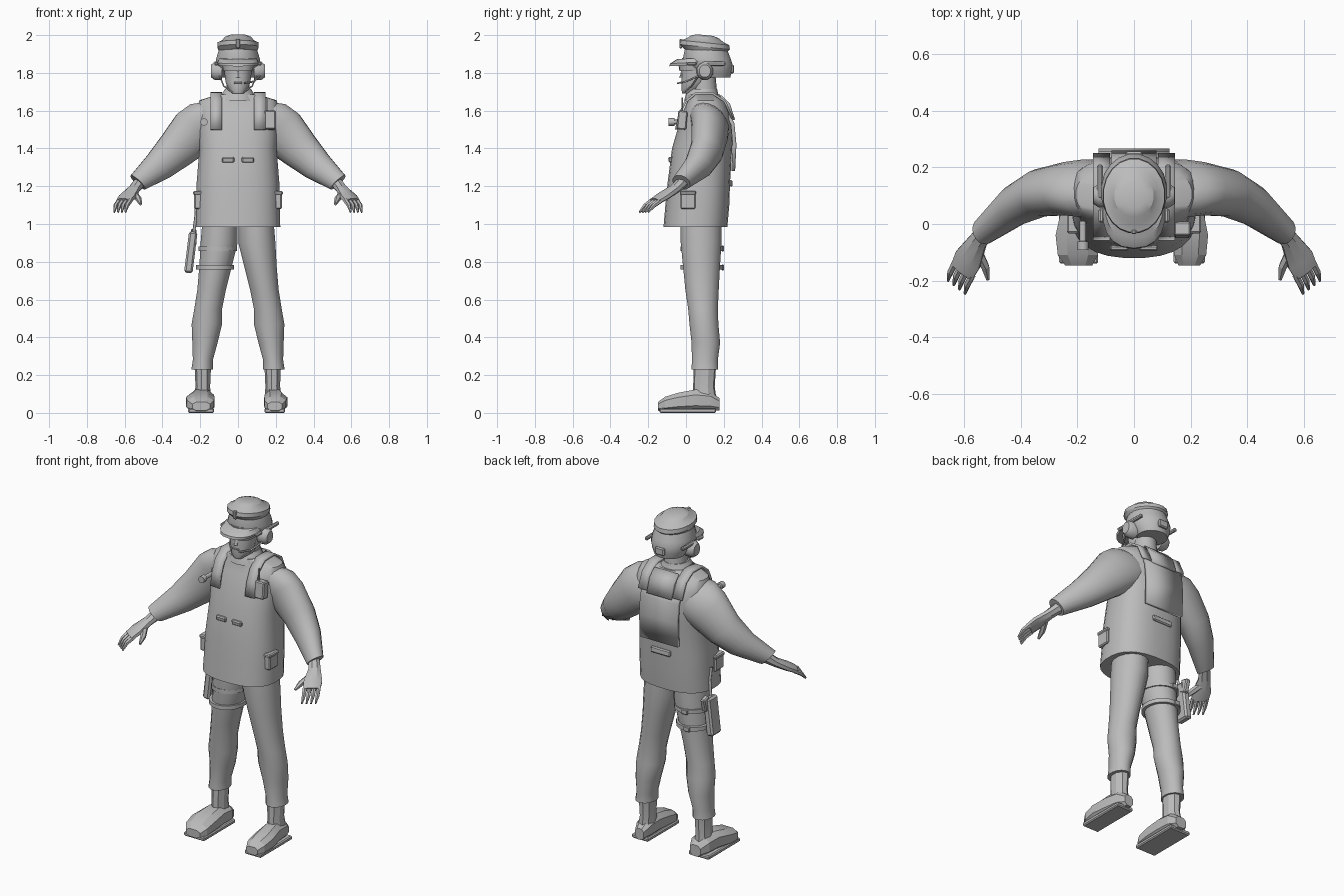
import bpy, bmesh, math
from mathutils import Vector, Matrix

if "Cube" in bpy.data.objects:
    bpy.data.objects.remove(bpy.data.objects["Cube"])

grey = bpy.data.materials.new("plain grey")
grey.use_nodes = True
grey.diffuse_color = (0.5, 0.5, 0.5, 1)
grey.node_tree.nodes["Principled BSDF"].inputs["Base Color"].default_value = grey.diffuse_color

UP = Vector((0, 0, 1))
SIDES = (("left", 1), ("right", -1))


def finish(name, bm, angle=40):
    bmesh.ops.recalc_face_normals(bm, faces=bm.faces)
    mesh = bpy.data.meshes.new(name)
    bm.to_mesh(mesh)
    bm.free()
    mesh.materials.append(grey)
    obj = bpy.data.objects.new(name, mesh)
    bpy.context.collection.objects.link(obj)
    bpy.ops.object.select_all(action="DESELECT")
    obj.select_set(True)
    bpy.context.view_layer.objects.active = obj
    if angle:
        bpy.ops.object.shade_smooth_by_angle(angle=math.radians(angle))
    return obj


def loft(name, rings, axis=UP, sides=18, power=2.0, tilt=0.0, angle=40):
    """Skin rings (x, y, z, radius_u, radius_v) that lie across the axis."""
    axis = Vector(axis).normalized()
    u = Vector((1, 0, 0)) if axis == UP else axis.cross(UP).normalized()
    v = axis.cross(u)
    bm = bmesh.new()
    loops = []
    for x, y, z, ru, rv in rings:
        loop = []
        for i in range(sides):
            t = math.tau * (i + 0.5) / sides
            c, s = math.cos(t), math.sin(t)
            c = math.copysign(abs(c) ** (2 / power), c)
            s = math.copysign(abs(s) ** (2 / power), s)
            p = Vector((x, y, z)) + u * ru * c + v * rv * s
            p.z -= tilt * (p.y - y)
            loop.append(bm.verts.new(p))
        loops.append(loop)
    for a, b in zip(loops, loops[1:]):
        for i in range(sides):
            j = (i + 1) % sides
            bm.faces.new((a[i], a[j], b[j], b[i]))
    bm.faces.new(loops[0])
    bm.faces.new(loops[-1])
    return finish(name, bm, angle)


def box(name, centre, size, turn=0.0, axis="X", bevel=0.006):
    bm = bmesh.new()
    bmesh.ops.create_cube(bm, size=1)
    bmesh.ops.scale(bm, verts=bm.verts, vec=size)
    if bevel:
        bmesh.ops.bevel(bm, geom=bm.edges[:], offset=bevel, segments=1, affect="EDGES")
    place = Matrix.Translation(centre) @ Matrix.Rotation(math.radians(turn), 4, axis)
    bmesh.ops.transform(bm, matrix=place, verts=bm.verts)
    return finish(name, bm, 0)


def ribbon(name, path, x, width, thick=0.012):
    """Strip that follows a (y, z) path at a given x."""
    bm = bmesh.new()
    pairs = [[bm.verts.new((x + s * width / 2, y, z)) for s in (-1, 1)] for y, z in path]
    for a, b in zip(pairs, pairs[1:]):
        bm.faces.new((a[0], a[1], b[1], b[0]))
    obj = finish(name, bm, 30)
    mod = obj.modifiers.new("thickness", "SOLIDIFY")
    mod.thickness = thick
    mod.offset = 0
    return obj


def cord(name, points, radius):
    curve = bpy.data.curves.new(name, "CURVE")
    curve.dimensions = "3D"
    curve.bevel_depth = radius
    curve.bevel_resolution = 1
    spline = curve.splines.new("POLY")
    spline.points.add(len(points) - 1)
    for p, co in zip(spline.points, points):
        p.co = (*co, 1)
    curve.materials.append(grey)
    obj = bpy.data.objects.new(name, curve)
    bpy.context.collection.objects.link(obj)


# Jacket body, collar and neck
loft("jacket", [(0, .05, .985, .225, .17), (0, .06, 1.1, .222, .17), (0, .068, 1.22, .22, .166),
                (0, .085, 1.4, .205, .16), (0, .105, 1.52, .215, .145), (0, .11, 1.6, .225, .125),
                (0, .105, 1.655, .205, .095), (0, .095, 1.685, .11, .085)], sides=28, power=2.5)
loft("collar", [(0, .09, 1.65, .11, .1), (0, .085, 1.69, .085, .085), (0, .09, 1.715, .07, .075)])
loft("neck", [(0, .1, 1.64, .066, .07), (0, .09, 1.8, .06, .065)])

# Head and face
loft("head", [(0, .005, 1.69, .03, .025), (0, .025, 1.71, .05, .05), (0, .045, 1.75, .067, .07),
              (0, .06, 1.8, .073, .083), (0, .065, 1.88, .08, .088)], sides=16)
loft("nose", [(0, -.024, 1.775, .016, .014), (0, -.018, 1.79, .011, .012), (0, -.012, 1.83, .006, .01)], sides=6)
box("mouth", (0, -.018, 1.748), (.045, .016, .012), bevel=.004)
loft("goggles", [(0, .035, 1.81, .078, .07), (0, .035, 1.845, .085, .075)], power=2.6)

# Helmet, brim and flat cap
loft("helmet", [(0, .155, 1.775, .085, .08), (0, .14, 1.81, .105, .105), (0, .118, 1.845, .118, .13),
                (0, .11, 1.875, .117, .128), (0, .105, 1.93, .1, .112)], sides=20)
loft("brim", [(0, .03, 1.842, .105, .118), (0, .035, 1.856, .11, .12), (0, .05, 1.878, .1, .1)],
     tilt=-.06, power=2.3)
loft("cap", [(0, .1, 1.915, .1, .11), (0, .1, 1.937, .111, .134), (0, .1, 1.96, .109, .13),
             (0, .1, 1.972, .085, .1), (0, .1, 1.99, .07, .075), (0, .1, 2, .045, .045)], tilt=.1, sides=20, angle=25)
box("cap_badge", (0, -.028, 1.955), (.02, .014, .05), bevel=.004)
box("helmet_back_box", (0, .245, 1.82), (.06, .02, .045))

# Ear cups, chin cords and helmet clips
for side, s in SIDES:
    loft(side + "_ear_cup", [(s * .085, .1, 1.81, .045, .05), (s * .125, .1, 1.81, .043, .048),
                             (s * .143, .1, 1.81, .03, .034)], axis=(1, 0, 0), sides=12)
    box(side + "_helmet_clip", (s * .12, .15, 1.848), (.02, .12, .022))
    box(side + "_front_clip", (s * .115, .03, 1.848), (.02, .05, .02))
    cord(side + "_chin_cord", [(s * .1, .07, 1.79), (s * .075, .03, 1.73), (s * .03, -.01, 1.697)], .004)
cord("microphone_boom", [(.12, .08, 1.79), (.085, .0, 1.755), (.035, -.045, 1.745)], .005)

# Arms with sleeves, hands and fingers
for side, s in SIDES:
    down = (s * .65, -.25, -.7)
    loft(side + "_sleeve", [(s * .11, .12, 1.555, .1, .125), (s * .16, .125, 1.535, .105, .14),
                            (s * .23, .125, 1.49, .095, .135), (s * .33, .11, 1.39, .085, .108),
                            (s * .42, .065, 1.305, .072, .085), (s * .53, -.025, 1.22, .048, .054)], axis=down)
    reach = Vector((s * .5, -.65, -.6))
    loft(side + "_hand", [(s * .515, -.015, 1.225, .032, .034), (s * .55, -.06, 1.185, .036, .026),
                          (s * .585, -.125, 1.145, .055, .024), (s * .605, -.165, 1.12, .05, .02)],
         axis=reach, sides=8, angle=25)
    across = reach.cross(UP).normalized()
    for i in range(4):
        k = Vector((s * .6, -.158, 1.123)) + across * (i - 1.5) * .025
        mid = k + Vector((s * .018, -.035, -.025))
        tip = mid + Vector((s * .008, -.03, -.035))
        loft(f"{side}_finger_{i + 1}", [(*k, .013, .014), (*mid, .012, .012), (*tip, .005, .006)],
             axis=reach, sides=6, angle=0)
    loft(side + "_thumb", [(s * .555, -.09, 1.165, .02, .02), (s * .525, -.15, 1.13, .016, .018),
                           (s * .515, -.195, 1.105, .007, .008)], axis=(-s * .2, -.8, -.5), sides=6, angle=0)

# Trousers, ankles and boots
for side, s in SIDES:
    loft(side + "_trouser_leg", [(s * .095, .08, 1.02, .095, .11), (s * .1, .08, .9, .1, .11),
                                 (s * .118, .082, .78, .088, .1), (s * .14, .085, .65, .077, .09),
                                 (s * .158, .09, .55, .075, .08), (s * .165, .095, .47, .082, .078),
                                 (s * .175, .105, .37, .068, .077), (s * .186, .1, .28, .054, .07),
                                 (s * .19, .1, .23, .058, .072)], sides=16)
    loft(side + "_boot_shaft", [(s * .19, .1, .05, .05, .065), (s * .185, .095, .14, .04, .058),
                                (s * .185, .1, .25, .045, .06)], sides=9, angle=25)
    wide = 1 if s > 0 else 1.25
    loft(side + "_boot", [(s * .185, .178, .045, .03 * wide, .035), (s * .188, .13, .062, .05 * wide, .055),
                          (s * .192, .05, .067, .055 * wide, .06), (s * .2, -.04, .058, .065 * wide, .052),
                          (s * .198, -.11, .046, .06 * wide, .042), (s * .195, -.147, .035, .04 * wide, .025)],
         axis=(0, -1, 0), sides=8, power=2.6, angle=20)
    box(side + "_sole", (s * .195, .01, .012), (.11 * wide, .3, .024))

# Vest shoulder straps and back panels
over = [(-.052, 1.5), (-.035, 1.58), (-.005, 1.645), (.05, 1.69), (.14, 1.692), (.205, 1.65), (.245, 1.56)]
for side, s in SIDES:
    ribbon(side + "_vest_strap", over, s * .115, .06)
    box(side + "_belly_flap", (s * .052, -.083, 1.34), (.065, .02, .03), turn=10)
ribbon("back_panel", [(.22, 1.58), (.247, 1.53), (.257, 1.42), (.25, 1.28)], 0, .25, .02)
ribbon("upper_back_panel", [(.18, 1.675), (.225, 1.63), (.25, 1.55)], 0, .16, .02)
box("back_label", (0, .238, 1.215), (.13, .016, .035), turn=4)

# Radio, torch and hip pouches
box("radio", (.17, -.02, 1.55), (.06, .05, .1), turn=-5)
cord("radio_aerial", [(.155, -.02, 1.59), (.155, -.02, 1.67)], .005)
loft("torch", [(-.18, .01, 1.54, .012, .012), (-.18, -.06, 1.54, .012, .012), (-.18, -.062, 1.54, .02, .02),
               (-.18, -.092, 1.54, .02, .02)], axis=(0, -1, 0), sides=10)
for side, s in SIDES:
    box(side + "_hip_pouch", (s * .212, .01, 1.125), (.04, .08, .09))
    box(side + "_pouch_flap", (s * .214, .01, 1.165), (.046, .086, .022))

# Thigh holster with its straps
box("holster", (-.25, .11, .85), (.045, .09, .22), turn=7, axis="Y", bevel=.01)
box("holster_grip", (-.235, .15, .93), (.03, .05, .08), turn=-15)
cord("holster_hanger", [(-.235, .1, .95), (-.222, .09, 1.05), (-.225, .08, 1.12)], .008)
for label, z, x in (("upper", .87, -.108), ("lower", .77, -.122)):
    loft(label + "_thigh_strap", [(x, .083, z - .012, .103, .113), (x, .083, z + .012, .103, .113)])
    box(label + "_strap_buckle", (x - .02, .195, z), (.04, .014, .03), bevel=.004)
